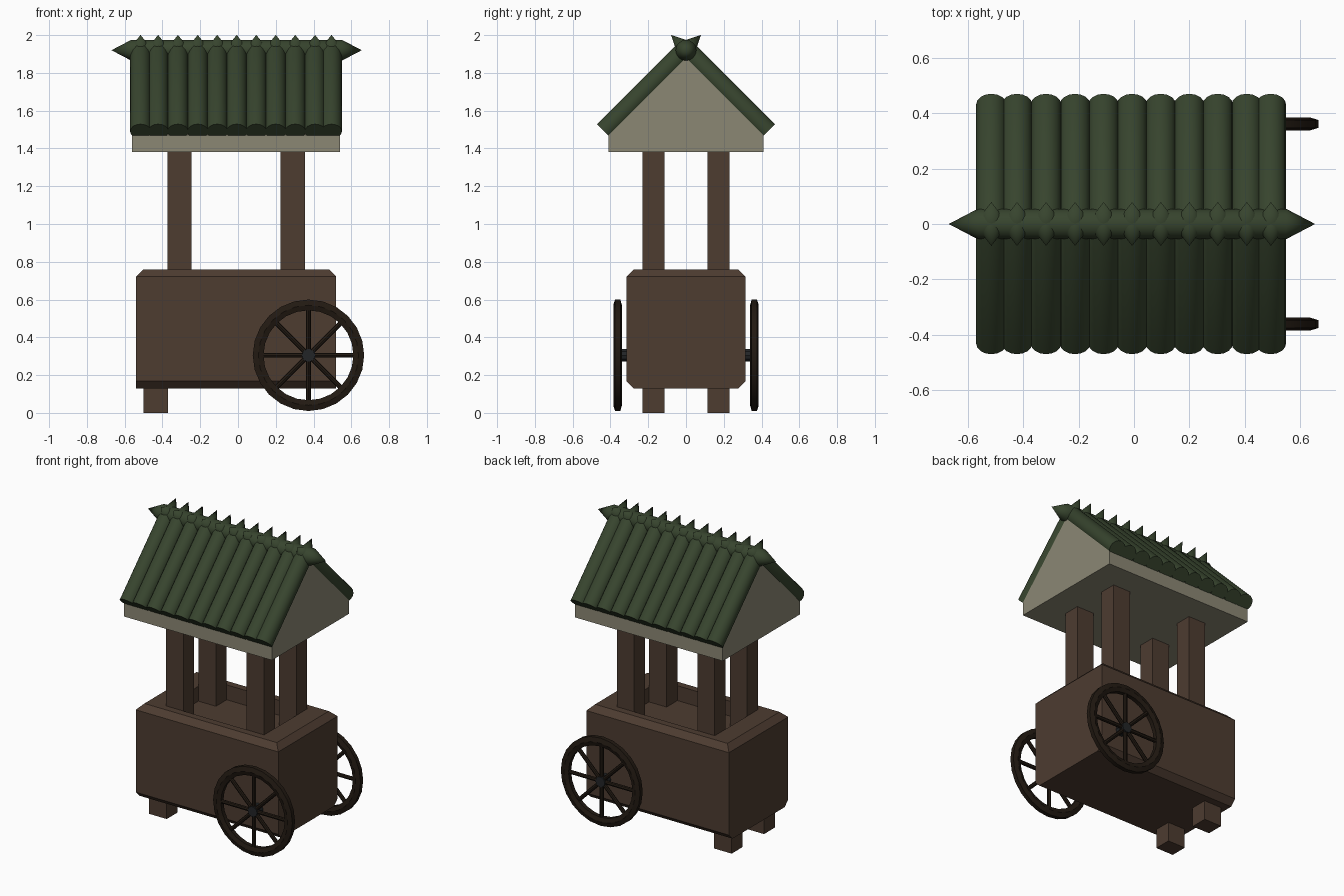
import bpy, bmesh, math
from mathutils import Vector, Matrix

if "Cube" in bpy.data.objects:
    bpy.data.objects.remove(bpy.data.objects["Cube"])


def material(name, rgb):
    m = bpy.data.materials.new(name)
    m.diffuse_color = (*rgb, 1)
    m.use_nodes = True
    m.node_tree.nodes["Principled BSDF"].inputs["Base Color"].default_value = m.diffuse_color
    return m


WOOD = material("brown_wood", (0.075, 0.045, 0.03))
DARK = material("dark_wood", (0.016, 0.010, 0.006))
IRON = material("iron", (0.016, 0.018, 0.02))
PLASTER = material("plaster", (0.26, 0.245, 0.175))
GREEN = material("green_roof", (0.038, 0.058, 0.027))


def finish(name, bm, mat, smooth=False):
    bmesh.ops.recalc_face_normals(bm, faces=bm.faces[:])
    me = bpy.data.meshes.new(name)
    bm.to_mesh(me)
    bm.free()
    me.materials.append(mat)
    ob = bpy.data.objects.new(name, me)
    bpy.context.collection.objects.link(ob)
    if smooth:
        bpy.ops.object.select_all(action='DESELECT')
        ob.select_set(True)
        bpy.context.view_layer.objects.active = ob
        bpy.ops.object.shade_smooth_by_angle(angle=math.radians(35))
    return ob


def box_bm(lo, hi):
    lo, hi = Vector(lo), Vector(hi)
    bm = bmesh.new()
    bmesh.ops.create_cube(bm, size=1, matrix=Matrix.Translation((lo + hi) / 2) @ Matrix.Diagonal((*(hi - lo), 1)))
    return bm


def lathe(name, profile, origin, axis, mat, seg=16, closed=False, smooth=True):
    """Revolve (radius, height) points around an axis."""
    mtx = Matrix.Translation(origin) @ Vector(axis).to_track_quat('Z', 'Y').to_matrix().to_4x4()
    bm = bmesh.new()
    rings = [[bm.verts.new(mtx @ Vector((r * math.cos(2 * math.pi * i / seg), r * math.sin(2 * math.pi * i / seg), h)))
              for i in range(seg)] for r, h in profile]
    pairs = list(zip(rings, rings[1:])) + ([(rings[-1], rings[0])] if closed else [])
    for a, b in pairs:
        for i in range(seg):
            j = (i + 1) % seg
            bm.faces.new((a[i], a[j], b[j], b[i]))
    bmesh.ops.remove_doubles(bm, verts=bm.verts[:], dist=1e-5)
    return finish(name, bm, mat, smooth)


# Cart body: chamfered top rim and long bottom edges, sunken counter
bm = box_bm((-0.54, -0.315, 0.13), (0.52, 0.315, 0.76))
bottom = [e for e in bm.edges if all(v.co.z < 0.2 for v in e.verts) and abs(e.verts[0].co.x - e.verts[1].co.x) > 0.5]
top = [e for e in bm.edges if all(v.co.z > 0.7 for v in e.verts)]
bmesh.ops.bevel(bm, geom=bottom + top, offset=0.038, segments=1, affect='EDGES')
counter = max(bm.faces, key=lambda f: f.calc_center_median().z)
bmesh.ops.inset_region(bm, faces=[counter], thickness=0.05)
for v in counter.verts:
    v.co.x = -0.375 if v.co.x < 0 else 0.355
    v.co.y = math.copysign(0.23, v.co.y)
bmesh.ops.inset_individual(bm, faces=[counter], thickness=0, depth=-0.1)
finish("cart_body", bm, WOOD)

# Posts and legs
for s, side in ((-1, "front"), (1, "back")):
    y0, y1 = sorted((s * 0.115, s * 0.229))
    for x0, x1, end in ((-0.374, -0.245, "left"), (0.225, 0.354, "right")):
        finish(f"{side}_{end}_post", box_bm((x0, y0, 0.65), (x1, y1, 1.39)), WOOD)
    finish(f"{side}_leg", box_bm((-0.50, y0, 0), (-0.37, y1, 0.14)), WOOD)

# Wheels with rim, hub and spokes
for s, side in ((-1, "front"), (1, "back")):
    c = Vector((0.373, s * 0.362, 0.305))
    rim = [(0.295, -0.014), (0.295, 0.014), (0.265, 0.023), (0.238, 0.014), (0.238, -0.014), (0.265, -0.023)]
    lathe(f"{side}_wheel_rim", rim, c, (0, s, 0), DARK, seg=24, closed=True)
    lathe(f"{side}_wheel_hub", [(0, -0.06), (0.035, -0.06), (0.035, 0.018), (0, 0.018)], c, (0, s, 0), IRON, seg=10)
    for k in range(4):
        a = k * math.pi / 4
        lathe(f"{side}_wheel_spokes_{k + 1}", [(0, -0.25), (0.013, -0.25), (0.013, 0.25), (0, 0.25)],
              c, (math.cos(a), 0, math.sin(a)), DARK, seg=8)

# Gable block under the roof
bm = bmesh.new()
outline = [(-0.41, 1.38), (0.41, 1.38), (0.41, 1.47), (0, 1.88), (-0.41, 1.47)]
face = bm.faces.new([bm.verts.new((-0.56, y, z)) for y, z in outline])
ext = bmesh.ops.extrude_face_region(bm, geom=[face])
bmesh.ops.translate(bm, vec=(1.10, 0, 0), verts=[v for v in ext["geom"] if isinstance(v, bmesh.types.BMVert)])
finish("gable_block", bm, PLASTER)

# Roof logs: cylinders with pointed tips crossing at the ridge
R = 0.055
run = 0.432 * math.sqrt(2)
log_x = [-0.516, -0.423, -0.318, -0.213, -0.11, -0.007, 0.097, 0.2, 0.303, 0.408, 0.495]
for i, x in enumerate(log_x):
    for s, side in ((-1, "front"), (1, "back")):
        lathe(f"{side}_roof_log_{i + 1}", [(0, 0), (R, 0), (R, run), (0, run + 0.112)],
              (x, s * 0.432, 1.49), (0, -s, 1), GREEN)

# Ridge pole, pointed at both ends
lathe("ridge_pole", [(0, -0.67), (R, -0.565), (R, 0.55), (0, 0.655)], (0, 0, 1.92), (1, 0, 0), GREEN)
